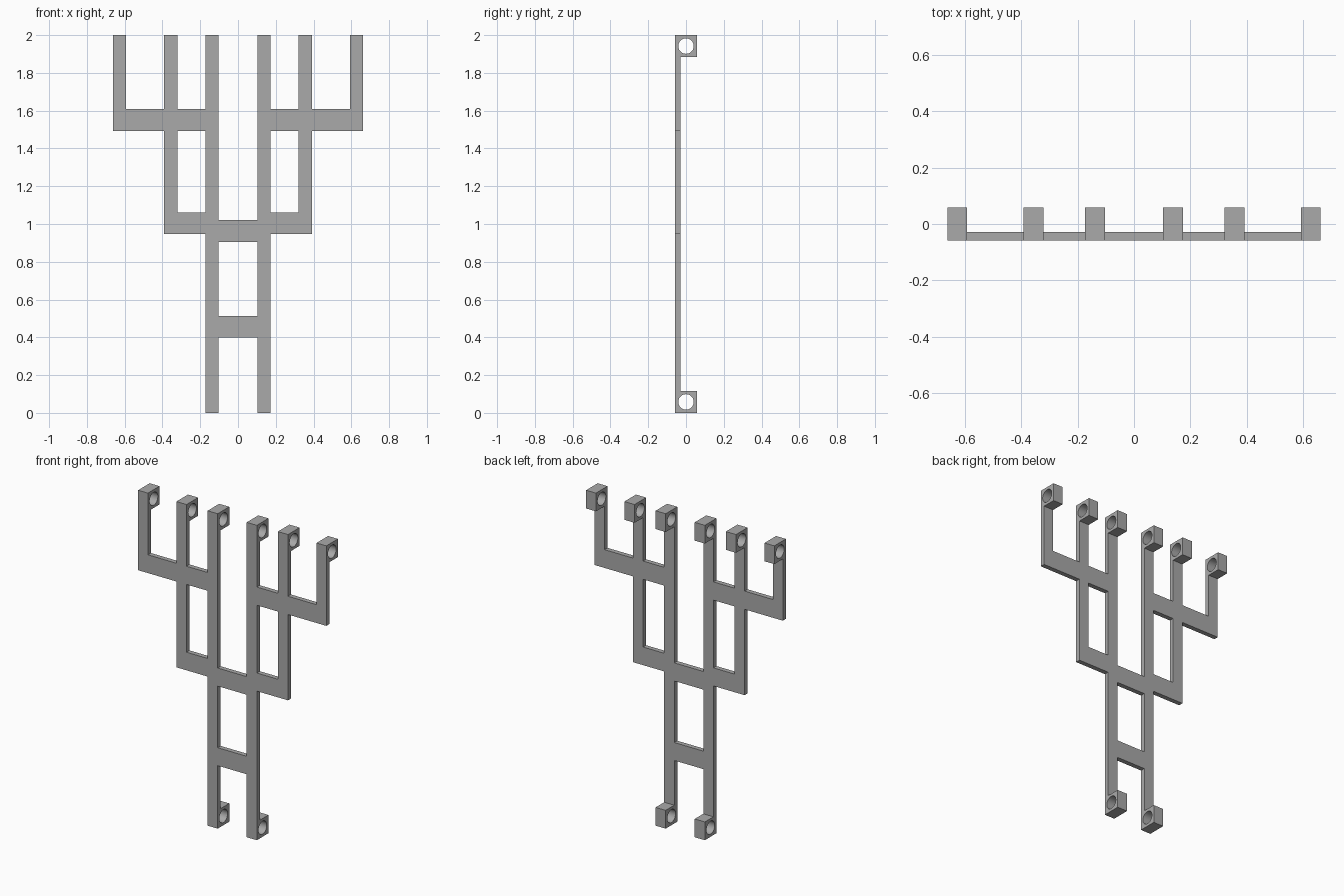
import bpy, bmesh, math

if "Cube" in bpy.data.objects:
    bpy.data.objects.remove(bpy.data.objects["Cube"])

# Single grey material
grey = bpy.data.materials.new("plain grey")
grey.use_nodes = True
colour = (0.4, 0.4, 0.4, 1)
grey.diffuse_color = colour
grey.node_tree.nodes["Principled BSDF"].inputs["Base Color"].default_value = colour

FRONT, BACK = -0.058, -0.028     # plate thickness
HALF = 0.058                     # half size of an eyelet block
BLOCK = 2 * HALF
HOLE = 0.041
TOP = 2.0
INNER, MIDDLE, OUTER = (0.102, 0.173), (0.321, 0.392), (0.592, 0.661)


def finish(name, bm):
    bmesh.ops.recalc_face_normals(bm, faces=bm.faces)
    mesh = bpy.data.meshes.new(name)
    bm.to_mesh(mesh)
    bm.free()
    mesh.materials.append(grey)
    obj = bpy.data.objects.new(name, mesh)
    bpy.context.collection.objects.link(obj)
    return obj


def flat_plate(name, rects):
    """One seamless plate covering the union of (x0, x1, z0, z1) rectangles."""
    xs = sorted({x for r in rects for x in r[:2]})
    zs = sorted({z for r in rects for z in r[2:]})
    bm = bmesh.new()
    for x0, x1 in zip(xs, xs[1:]):
        for z0, z1 in zip(zs, zs[1:]):
            cx, cz = (x0 + x1) / 2, (z0 + z1) / 2
            if any(r[0] < cx < r[1] and r[2] < cz < r[3] for r in rects):
                corners = ((x0, z0), (x1, z0), (x1, z1), (x0, z1))
                bm.faces.new([bm.verts.new((x, FRONT, z)) for x, z in corners])
    bmesh.ops.remove_doubles(bm, verts=bm.verts, dist=0.0001)
    grown = bmesh.ops.extrude_face_region(bm, geom=bm.faces[:], use_keep_orig=True)
    moved = [v for v in grown["geom"] if isinstance(v, bmesh.types.BMVert)]
    bmesh.ops.translate(bm, verts=moved, vec=(0, BACK - FRONT, 0))
    return finish(name, bm)


def eyelet(name, x0, x1, z, segments=32):
    """Square block with a round hole running along x."""
    bm = bmesh.new()
    rings = []
    for x in (x0, x1):
        for square in (True, False):
            ring = []
            for i in range(segments):
                a = math.tau * i / segments
                c, s = math.cos(a), math.sin(a)
                r = HALF / max(abs(c), abs(s)) if square else HOLE
                ring.append(bm.verts.new((x, r * c, z + r * s)))
            rings.append(ring)
    block_a, hole_a, block_b, hole_b = rings
    for p, q in ((block_a, hole_a), (hole_a, hole_b), (hole_b, block_b), (block_b, block_a)):
        for i in range(segments):
            j = (i + 1) % segments
            bm.faces.new((p[i], p[j], q[j], q[i]))
    obj = finish(name, bm)
    # Smooth only the bore
    for f in obj.data.polygons:
        if all(math.hypot(obj.data.vertices[v].co.y, obj.data.vertices[v].co.z - z) < HOLE + 0.002
               for v in f.vertices):
            f.use_smooth = True
    for e in obj.data.edges:
        a, b = (obj.data.vertices[v].co for v in e.vertices)
        e.use_edge_sharp = abs(a.x - b.x) < 0.0001


# Branching plate: uprights and arms for one side, mirrored, plus the rungs
side = [
    (*INNER, BLOCK, TOP - BLOCK),
    (*MIDDLE, 0.947, TOP - BLOCK),
    (*OUTER, 1.492, TOP - BLOCK),
    (INNER[0], MIDDLE[1], 0.947, 1.062),
    (INNER[0], OUTER[1], 1.492, 1.608),
]
rungs = [(-INNER[0], INNER[0], 0.4, 0.514), (-INNER[0], INNER[0], 0.905, 1.02)]
mirrored = [(-x1, -x0, z0, z1) for x0, x1, z0, z1 in side]
flat_plate("branching_plate", side + mirrored + rungs)

# Eyelet blocks at the upper tips and the two feet
for label, sign in (("left", 1), ("right", -1)):
    for place, (a, b) in (("inner", INNER), ("middle", MIDDLE), ("outer", OUTER)):
        x0, x1 = sorted((sign * a, sign * b))
        eyelet(f"{label}_{place}_top_eyelet", x0, x1, TOP - HALF)
        if place == "inner":
            eyelet(f"{label}_bottom_eyelet", x0, x1, HALF)
